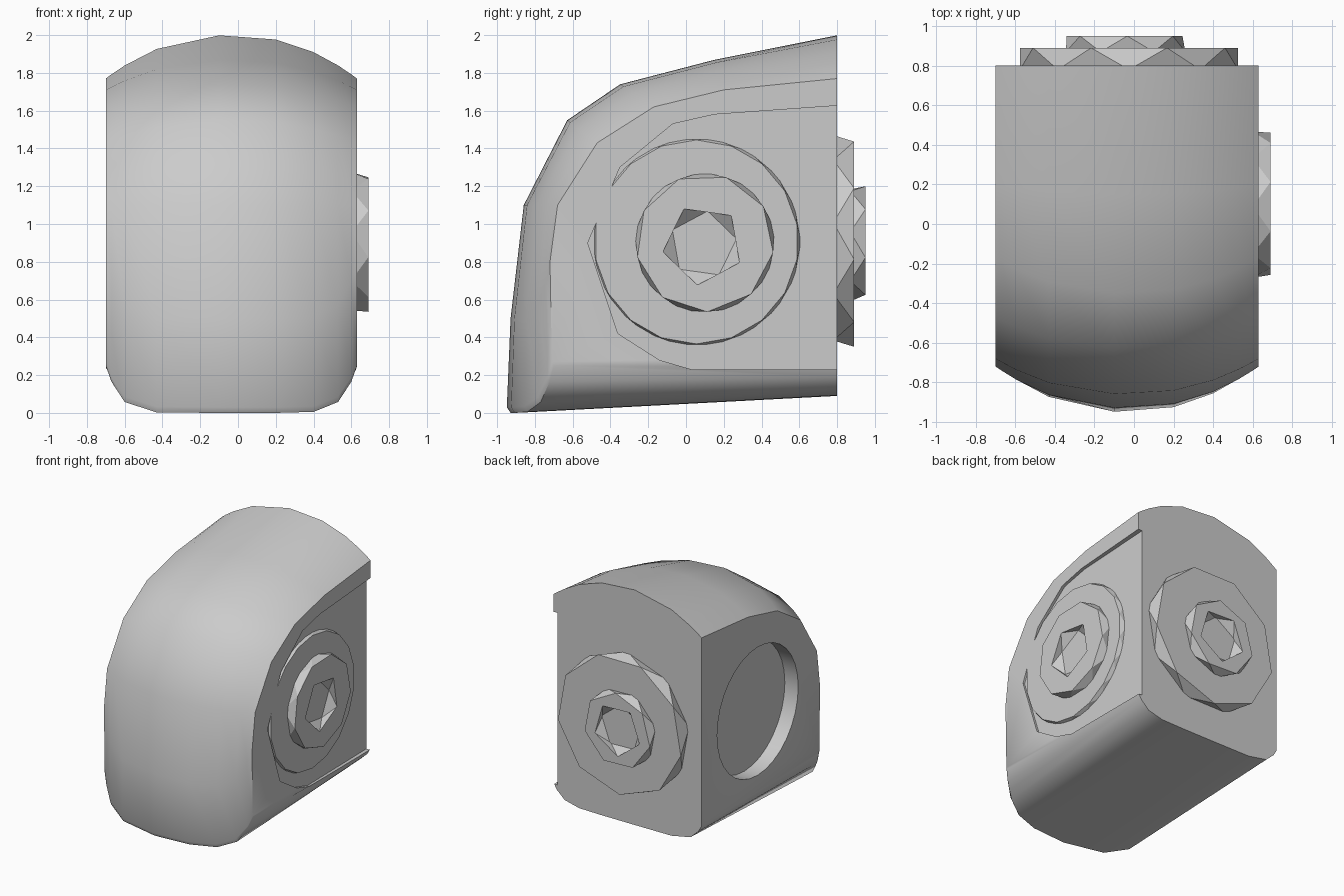
import bpy, bmesh, math
from mathutils import Matrix, Vector

cube = bpy.data.objects.get("Cube")
if cube:
    bpy.data.objects.remove(cube)

grey = bpy.data.materials.new("mid grey")
grey.use_nodes = True
TONE = (0.6, 0.6, 0.6, 1)
grey.diffuse_color = TONE
grey.node_tree.nodes["Principled BSDF"].inputs["Base Color"].default_value = TONE


def add_object(name, bm):
    bmesh.ops.recalc_face_normals(bm, faces=bm.faces)
    mesh = bpy.data.meshes.new(name)
    bm.to_mesh(mesh)
    bm.free()
    mesh.materials.append(grey)
    obj = bpy.data.objects.new(name, mesh)
    bpy.context.collection.objects.link(obj)
    return obj


def cut(obj, cutter):
    mod = obj.modifiers.new("cut", "BOOLEAN")
    mod.operation = "DIFFERENCE"
    mod.solver = "EXACT"
    mod.object = cutter
    bpy.context.view_layer.objects.active = obj
    bpy.ops.object.modifier_apply(modifier=mod.name)
    bpy.data.objects.remove(cutter)


# Frames whose local z points out of the left side and out of the back
SIDE = Matrix(((0, 0, 1, 0), (1, 0, 0, 0), (0, 1, 0, 0), (0, 0, 0, 1)))
BACK = Matrix(((-1, 0, 0, 0), (0, 0, 1, 0), (0, 1, 0, 0), (0, 0, 0, 1)))


def twisted_disc(name, frame, centre, sides, low, high, r_low, r_high, turn=0, twist=True):
    """Disc whose rim is a band of triangles between two turned polygons."""
    bm = bmesh.new()
    rings = []
    for level, radius, shift in ((low, r_low, 0), (high, r_high, 0.5 if twist else 0)):
        ring = []
        for i in range(sides):
            a = math.radians(turn) + math.tau * (i + shift) / sides
            p = Vector((centre[0] + radius * math.cos(a), centre[1] + radius * math.sin(a), level))
            ring.append(bm.verts.new(frame @ p))
        rings.append(ring)
    a, b = rings
    bm.faces.new(a)
    bm.faces.new(b)
    for i in range(sides):
        j = (i + 1) % sides
        if twist:
            bm.faces.new((a[i], a[j], b[i]))
            bm.faces.new((a[j], b[j], b[i]))
        else:
            bm.faces.new((a[i], a[j], b[j], b[i]))
    return add_object(name, bm)


# Housing: crowned shell lofted from a centre profile to a side profile (y, z)
crown = [(.8, 2), (.15, 1.87), (-.35, 1.74), (-.63, 1.55), (-.86, 1.1),
         (-.93, .5), (-.95, .03), (-.93, 0), (.8, .09)]
edge = [(.8, 1.77), (.2, 1.71), (-.17, 1.62), (-.47, 1.43), (-.68, 1.1),
        (-.72, .8), (-.71, .27), (-.7, .25), (.8, .24)]
stations = [-.7, -.67, -.6, -.43, -.1, .2, .4, .53, .6, .63]

bm = bmesh.new()
grid = []
for row, (c, e) in enumerate(zip(crown, edge)):
    line = []
    for x in stations:
        u = abs(x + .035) / .665
        ty = u ** 2.2
        tz = u ** (2.2 if row < 5 else 9)
        line.append(bm.verts.new((x, c[0] + (e[0] - c[0]) * ty, c[1] + (e[1] - c[1]) * tz)))
    grid.append(line)
for r0, r1 in zip(grid, grid[1:]):
    for k in range(len(stations) - 1):
        bm.faces.new((r0[k], r0[k + 1], r1[k + 1], r1[k]))
bm.faces.new(grid[0] + grid[-1][::-1])
for k in (0, -1):
    bm.faces.new([line[k] for line in grid])
housing = add_object("housing", bm)

# Shallow side panel that deepens towards the back
panel = [(.85, 1.63), (.15, 1.58), (-.07, 1.53), (-.35, 1.3), (-.52, .9),
         (-.36, .42), (-.14, .28), (.03, .23), (.85, .23)]
bm = bmesh.new()
inner = [bm.verts.new((.614 - .016 * (y + .5), y, z)) for y, z in panel]
outer = [bm.verts.new((.7, y, z)) for y, z in panel]
bm.faces.new(inner)
bm.faces.new(outer)
for i in range(len(panel)):
    j = (i + 1) % len(panel)
    bm.faces.new((inner[i], inner[j], outer[j], outer[i]))
bmesh.ops.triangulate(bm, faces=bm.faces)
cut(housing, add_object("panel_cutter", bm))

# Round socket in the right side
cut(housing, twisted_disc("socket_cutter", SIDE, (.08, .9), 32, -.8, -.58, .52, .52, twist=False))

bpy.ops.object.select_all(action="DESELECT")
housing.select_set(True)
bpy.context.view_layer.objects.active = housing
bpy.ops.object.shade_smooth_by_angle(angle=math.radians(38))

# Left side: flange plate and boss with a five-sided hole
twisted_disc("side_flange", SIDE, (.055, .905), 18, .58, .63, .555, .54)
side_boss = twisted_disc("side_boss", SIDE, (.1, .9), 9, .6, .69, .375, .365, 12)
cut(side_boss, twisted_disc("hole_cutter", SIDE, (.09, .89), 5, .63, .692, .18, .215, 10))

# Back: wide flange and boss with a five-sided hole
twisted_disc("back_flange", BACK, (.025, .91), 9, .78, .89, .56, .56, 10)
back_boss = twisted_disc("back_boss", BACK, (.045, .9), 7, .87, .95, .31, .3, 15)
cut(back_boss, twisted_disc("hole_cutter", BACK, (.045, .9), 5, .885, .952, .18, .21, 20))
